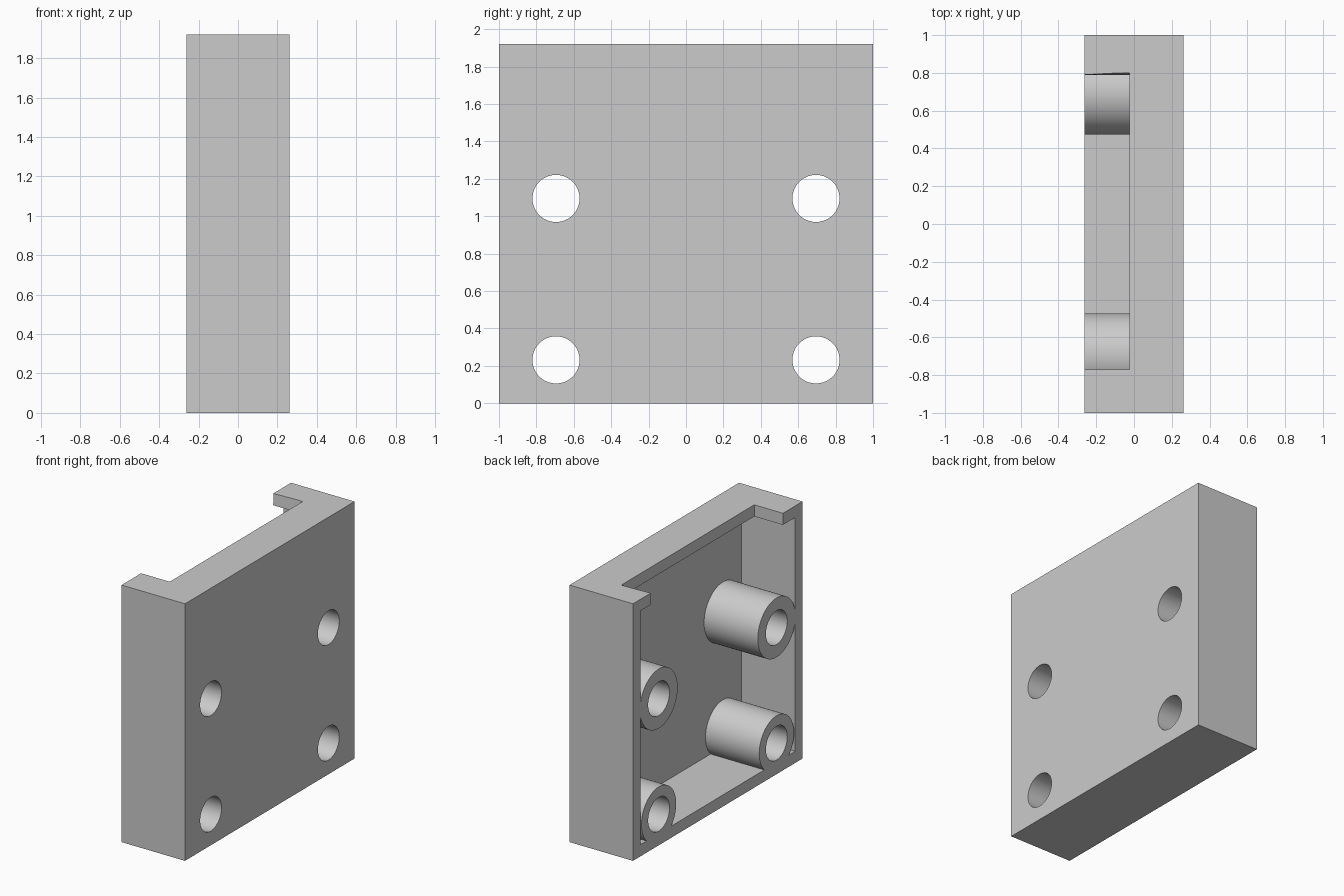
import bpy, bmesh, math
from mathutils import Matrix, Vector

if "Cube" in bpy.data.objects:
    bpy.data.objects.remove(bpy.data.objects["Cube"], do_unlink=True)

grey = bpy.data.materials.new("light grey")
grey.use_nodes = True
GREY = (0.6, 0.6, 0.6, 1)
grey.diffuse_color = GREY
grey.node_tree.nodes["Principled BSDF"].inputs["Base Color"].default_value = GREY

BACK, FRONT = -0.262, 0.262      # open side and plate side along x
HEIGHT, WALL = 1.92, 0.087


def finish(name, bm):
    mesh = bpy.data.meshes.new(name)
    bm.to_mesh(mesh)
    bm.free()
    mesh.materials.append(grey)
    ob = bpy.data.objects.new(name, mesh)
    bpy.context.collection.objects.link(ob)
    return ob


def box(name, low, high):
    low, high = Vector(low), Vector(high)
    bm = bmesh.new()
    bmesh.ops.create_cube(bm, size=1)
    for v in bm.verts:
        v.co = [h if c > 0 else l for c, l, h in zip(v.co, low, high)]
    return finish(name, bm)


def rod(name, radius, x0, x1, y, z):
    bm = bmesh.new()
    place = Matrix.Translation(((x0 + x1) / 2, y, z)) @ Matrix.Rotation(math.pi / 2, 4, 'Y')
    bmesh.ops.create_cone(bm, cap_ends=True, segments=64, radius1=radius,
                          radius2=radius, depth=x1 - x0, matrix=place)
    return finish(name, bm)


def combine(target, tool, operation):
    mod = target.modifiers.new(operation, 'BOOLEAN')
    mod.operation, mod.solver, mod.object = operation, 'EXACT', tool
    bpy.context.view_layer.objects.active = target
    bpy.ops.object.modifier_apply(modifier=mod.name)
    bpy.data.objects.remove(tool, do_unlink=True)


# Outer block hollowed into an open tray
housing = box("housing", (BACK, -1, 0), (FRONT, 1, HEIGHT))
combine(housing, box("cavity", (BACK - 0.1, -1 + WALL, WALL),
                     (FRONT - 0.08, 1 - WALL, HEIGHT - WALL)), 'DIFFERENCE')

# Notch in the top wall, one upper corner slightly skewed
notch = box("notch", (BACK - 0.1, -0.77, HEIGHT - WALL - 0.03), (-0.025, 0.785, HEIGHT + 0.03))
for v in notch.data.vertices:
    if v.co.x > -0.1 and v.co.y > 0 and v.co.z > HEIGHT:
        v.co.y += 0.018
combine(housing, notch, 'DIFFERENCE')

# Four screw posts fused to the plate, each with a hole right through
posts = [(side * 0.695, z, r) for side in (-1, 1) for z, r in ((0.232, 0.205), (1.095, 0.222))]
for y, z, r in posts:
    combine(housing, rod("post", r, BACK, FRONT - 0.03, y, z), 'UNION')
for y, z, r in posts:
    combine(housing, rod("hole", 0.126, BACK - 0.1, FRONT + 0.1, y, z), 'DIFFERENCE')

bpy.ops.object.select_all(action='DESELECT')
housing.select_set(True)
bpy.context.view_layer.objects.active = housing
bpy.ops.object.shade_smooth_by_angle(angle=math.radians(30))
